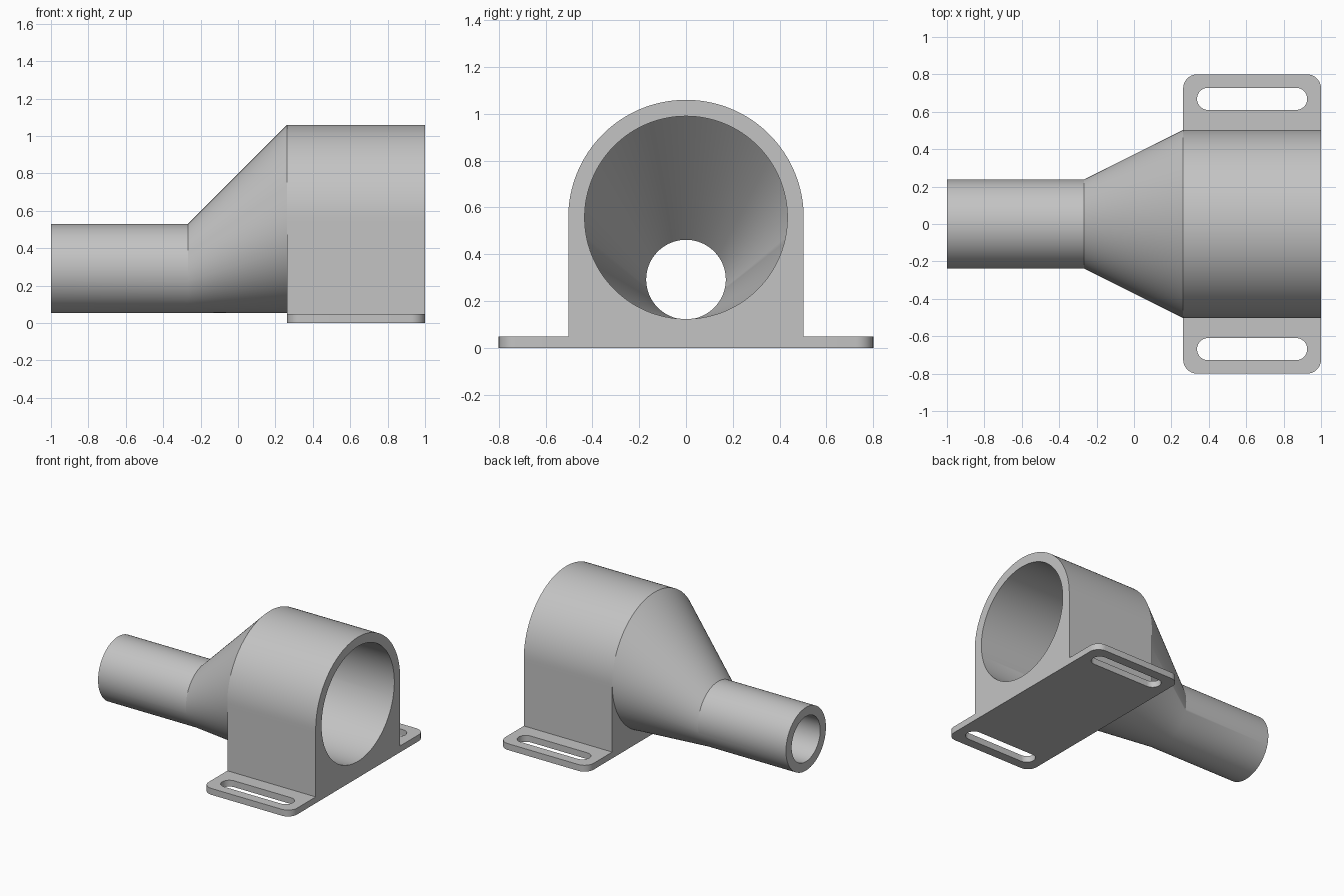
import bpy, bmesh, math

if "Cube" in bpy.data.objects:
    bpy.data.objects.remove(bpy.data.objects["Cube"])

N = 128                      # segments round each ring (multiple of 8)
X0, X1, X2, X3 = -1.0, -0.267, 0.263, 1.0
BIG_Z, BIG_R, BIG_BORE = 0.557, 0.503, 0.433
SMALL_Z, SMALL_R, SMALL_BORE = 0.292, 0.238, 0.170

grey = bpy.data.materials.new("light grey")
grey.diffuse_color = (0.55, 0.55, 0.55, 1)
grey.use_nodes = True
grey.node_tree.nodes["Principled BSDF"].inputs["Base Color"].default_value = grey.diffuse_color


def circle(x, zc, r):
    return [(x, r * math.cos(2 * math.pi * i / N), zc + r * math.sin(2 * math.pi * i / N))
            for i in range(N)]


def arch(x):
    """Round on top, square down to the ground below the axis."""
    pts = []
    for i in range(N):
        a = 2 * math.pi * i / N
        c, s = math.cos(a), math.sin(a)
        if i <= N // 2:
            pts.append((x, BIG_R * c, BIG_Z + BIG_R * s))
        else:
            k = 1 / max(abs(c), abs(s))
            pts.append((x, BIG_R * c * k, BIG_Z + BIG_Z * s * k))
    return pts


def finish(bm, name):
    bmesh.ops.remove_doubles(bm, verts=bm.verts, dist=1e-5)
    bmesh.ops.recalc_face_normals(bm, faces=bm.faces)
    mesh = bpy.data.meshes.new(name)
    bm.to_mesh(mesh)
    bm.free()
    mesh.materials.append(grey)
    ob = bpy.data.objects.new(name, mesh)
    bpy.context.collection.objects.link(ob)
    bpy.ops.object.select_all(action='DESELECT')
    ob.select_set(True)
    bpy.context.view_layer.objects.active = ob
    bpy.ops.object.shade_smooth_by_angle(angle=math.radians(20))
    return ob


# Hollow adapter: outside of the pipe, taper, arched socket, then back through the bore
bm = bmesh.new()
loops = [circle(X0, SMALL_Z, SMALL_R), circle(X1, SMALL_Z, SMALL_R),
         circle(X2, BIG_Z, BIG_R), arch(X2), arch(X3),
         circle(X3, BIG_Z, BIG_BORE), circle(X2, BIG_Z, BIG_BORE),
         circle(X1, SMALL_Z, SMALL_BORE), circle(X0, SMALL_Z, SMALL_BORE)]
rings = [[bm.verts.new(p) for p in loop] for loop in loops]
for k, a in enumerate(rings):
    b = rings[(k + 1) % len(rings)]
    for i in range(N):
        j = (i + 1) % N
        # the upper halves of the taper end and the arch coincide
        if k == 2 and i < N // 2:
            continue
        bm.faces.new((a[i], a[j], b[j], b[i]))
finish(bm, "pipe_adapter")


def rounded(x0, x1, y0, y1, r_low, r_high, seg=10):
    """Rectangle outline, with separate radii for the low-y and high-y corners."""
    pts = []
    for cx, cy, r, start in ((x1 - r_low, y0 + r_low, r_low, -90),
                             (x1 - r_high, y1 - r_high, r_high, 0),
                             (x0 + r_high, y1 - r_high, r_high, 90),
                             (x0 + r_low, y0 + r_low, r_low, 180)):
        for i in range(seg + 1 if r else 1):
            a = math.radians(start + 90 * i / seg)
            pts.append((cx + r * math.cos(a), cy + r * math.sin(a)))
    return pts


# Slotted mounting ears on both sides
for side, name in ((1, "back_mounting_ear"), (-1, "front_mounting_ear")):
    bm = bmesh.new()
    edges = []
    for outline in (rounded(X2, X3, BIG_R, 0.8, 0, 0.075),
                    rounded(0.337, 0.926, 0.61, 0.728, 0.0589, 0.0589)):
        vs = [bm.verts.new((x, side * y, 0)) for x, y in outline]
        edges += [bm.edges.new((vs[i - 1], vs[i])) for i in range(len(vs))]
    bmesh.ops.triangle_fill(bm, edges=edges, use_beauty=True)
    top = bmesh.ops.extrude_face_region(bm, geom=bm.faces[:], use_keep_orig=True)
    bmesh.ops.translate(bm, vec=(0, 0, 0.048),
                        verts=[g for g in top["geom"] if isinstance(g, bmesh.types.BMVert)])
    finish(bm, name)
